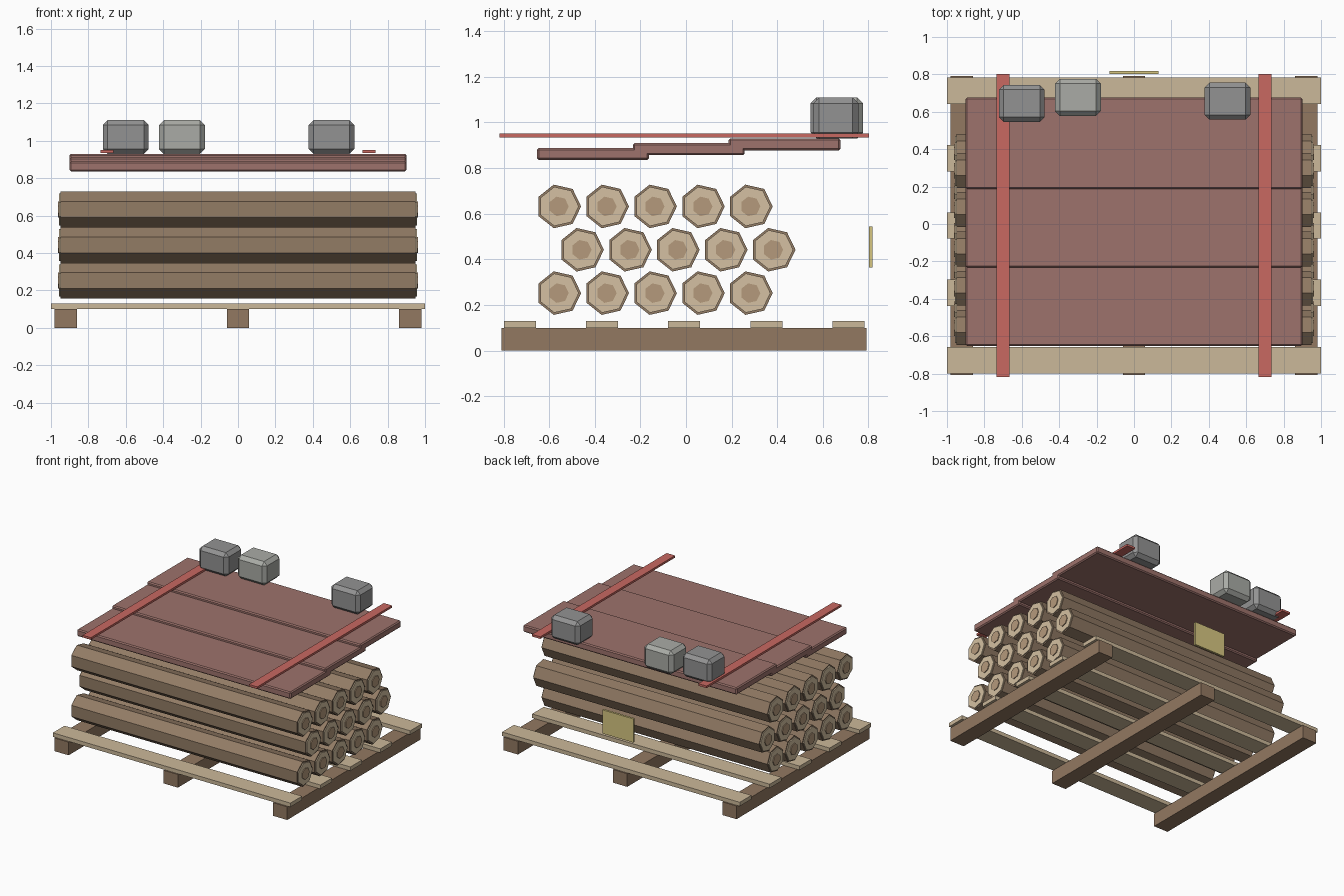
import bpy, bmesh, math

if "Cube" in bpy.data.objects:
    bpy.data.objects.remove(bpy.data.objects["Cube"])

DY = -0.008  # whole-stack offset that centres the bounding box


def mat(name, rgb):
    m = bpy.data.materials.new(name)
    m.diffuse_color = (*rgb, 1)
    m.use_nodes = True
    m.node_tree.nodes["Principled BSDF"].inputs["Base Color"].default_value = m.diffuse_color
    return m


SLAT = mat("pale_wood", (0.60, 0.48, 0.32))
BEARER = mat("dark_wood", (0.29, 0.19, 0.12))
BARK = mat("bark", (0.29, 0.20, 0.13))
CUT = mat("cut_wood", (0.66, 0.53, 0.36))
HEART = mat("heartwood", (0.46, 0.32, 0.20))
TIN = mat("rusty_sheet", (0.34, 0.17, 0.15))
STRAP = mat("red_strap", (0.58, 0.14, 0.12))
STONE = mat("grey_stone", (0.29, 0.29, 0.29))
PALE_STONE = mat("pale_stone", (0.40, 0.41, 0.38))
TAG = mat("yellow_tag", (0.68, 0.57, 0.22))


def finish(name, bm, material):
    bmesh.ops.recalc_face_normals(bm, faces=bm.faces[:])
    me = bpy.data.meshes.new(name)
    bm.to_mesh(me)
    bm.free()
    me.materials.append(material)
    ob = bpy.data.objects.new(name, me)
    bpy.context.collection.objects.link(ob)
    return ob


def box(name, centre, size, material, bevel=0):
    bm = bmesh.new()
    bmesh.ops.create_cube(bm, size=1)
    for v in bm.verts:
        v.co = [a * s for a, s in zip(v.co, size)]
    if bevel:
        bmesh.ops.bevel(bm, geom=bm.edges[:], offset=bevel, segments=1,
                        affect='EDGES', profile=0.5)
    ob = finish(name, bm, material)
    ob.location = (centre[0], centre[1] + DY, centre[2])
    return ob


def prism(name, x0, x1, y, z, r, material, sides=7):
    """Seven-sided bar along x with one corner pointing to +y."""
    bm = bmesh.new()
    rings = []
    for x in (x0, x1):
        rings.append([bm.verts.new((x, r * math.cos(math.tau * i / sides),
                                    r * math.sin(math.tau * i / sides)))
                      for i in range(sides)])
    for i in range(sides):
        j = (i + 1) % sides
        bm.faces.new((rings[0][i], rings[0][j], rings[1][j], rings[1][i]))
    bm.faces.new(rings[0])
    bm.faces.new(rings[1])
    ob = finish(name, bm, material)
    ob.location = (0, y + DY, z)
    return ob


# Pallet: three bearers front to back, five slats across
for i, x in enumerate((-0.92, 0, 0.92)):
    box(f"pallet_bearer_{i}", (x, 0, 0.05), (0.12, 1.6, 0.10), BEARER)
for i in range(5):
    box(f"pallet_slat_{i}", (0, -0.72 + 0.36 * i, 0.115), (2, 0.14, 0.03), SLAT)

# Three staggered rows of logs with cut ends and heartwood
for row in range(3):
    z = 0.252 + 0.19 * row
    for i in range(5):
        y = -0.55 + 0.21 * i + (0.10 if row == 1 else 0)
        tag = f"{row}_{i}"
        prism(f"log_{tag}", -0.95, 0.95, y, z, 0.098, BARK)
        for side, s in (("left", -1), ("right", 1)):
            prism(f"log_cut_{side}_{tag}", s * 0.945, s * 0.957, y, z, 0.088, CUT)
            prism(f"log_heart_{side}_{tag}", s * 0.95, s * 0.963, y, z, 0.044, HEART)

# Overlapping roof sheets stepping up to the back
for i in range(3):
    box(f"roof_sheet_{i}", (0, -0.40 + 0.42 * i, 0.862 + 0.021 * i),
        (1.8, 0.49, 0.053), TIN, 0.008)

# Tie-down straps
for side, x in (("left", -0.70), ("right", 0.70)):
    box(f"strap_{side}", (x, 0, 0.943), (0.07, 1.62, 0.016), STRAP)

# Weight stones along the back
for i, (x, y, m) in enumerate(((-0.60, 0.653, STONE), (-0.30, 0.685, PALE_STONE),
                               (0.50, 0.665, STONE))):
    box(f"weight_stone_{i}", (x, y, 1.02), (0.245, 0.198, 0.18), m, 0.026)

# Plain tag at the back
box("back_tag", (0, 0.818, 0.455), (0.26, 0.016, 0.18), TAG)
